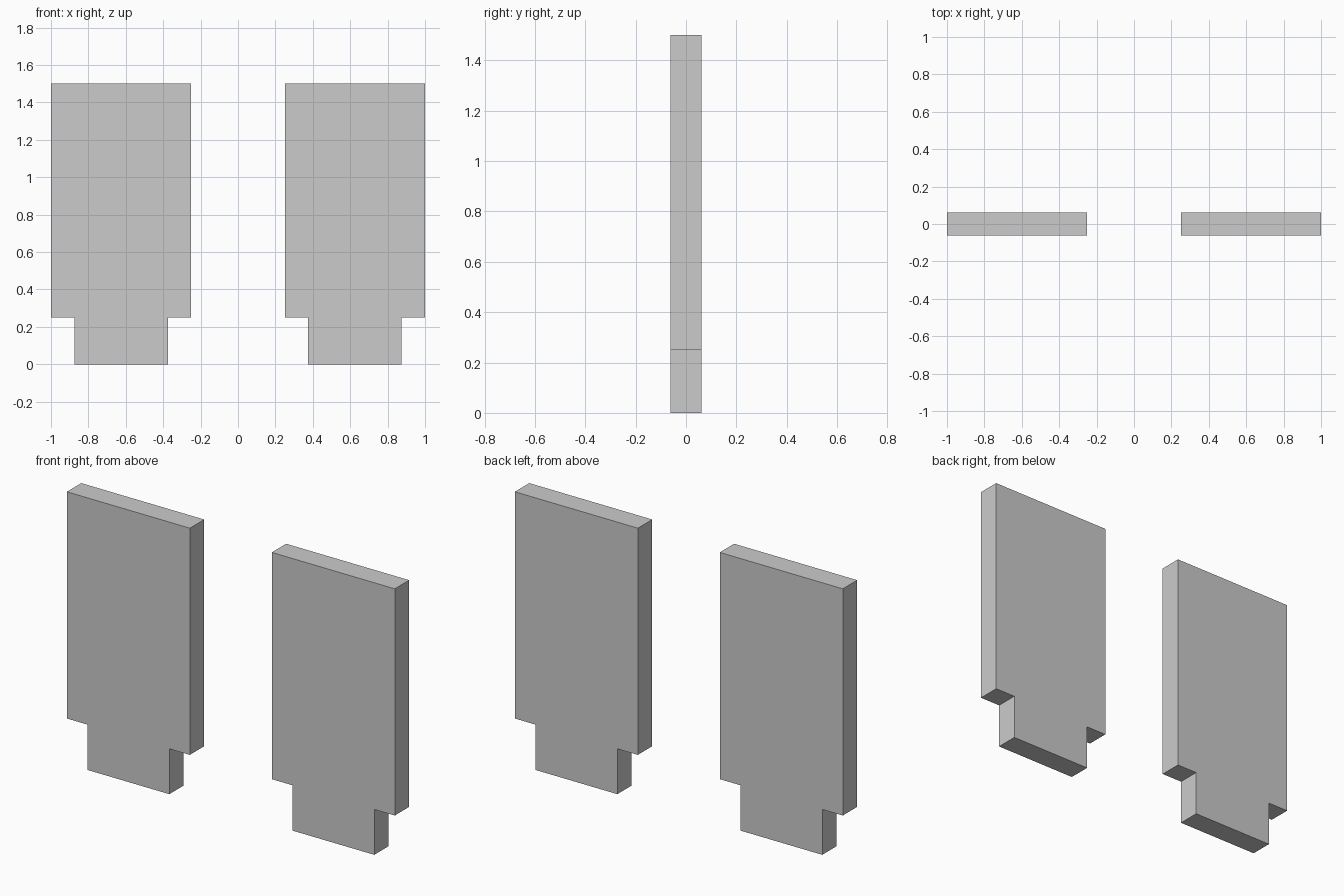
import bpy, bmesh

if "Cube" in bpy.data.objects:
    bpy.data.objects.remove(bpy.data.objects["Cube"])

THICKNESS = 0.125

# Right half of the panel outline (x from panel centre, z): narrow foot, wide body
HALF = [(0.25, 0.0), (0.25, 0.25), (0.375, 0.25), (0.375, 1.5)]
OUTLINE = HALF + [(-x, z) for x, z in reversed(HALF)]


def add_panel(name, centre_x):
    """Extrude the stepped outline into a flat upright panel."""
    bm = bmesh.new()
    verts = [bm.verts.new((x, -THICKNESS / 2, z)) for x, z in OUTLINE]
    front = bm.faces.new(verts)
    back = bmesh.ops.extrude_face_region(bm, geom=[front], use_keep_orig=True)["geom"]
    bmesh.ops.translate(bm, vec=(0, THICKNESS, 0),
                        verts=[v for v in back if isinstance(v, bmesh.types.BMVert)])
    bmesh.ops.recalc_face_normals(bm, faces=bm.faces)
    mesh = bpy.data.meshes.new(name)
    bm.to_mesh(mesh)
    bm.free()
    panel = bpy.data.objects.new(name, mesh)
    panel.location.x = centre_x
    bpy.context.collection.objects.link(panel)


# Pair of matching panels
add_panel("left_panel", -0.625)
add_panel("right_panel", 0.625)
